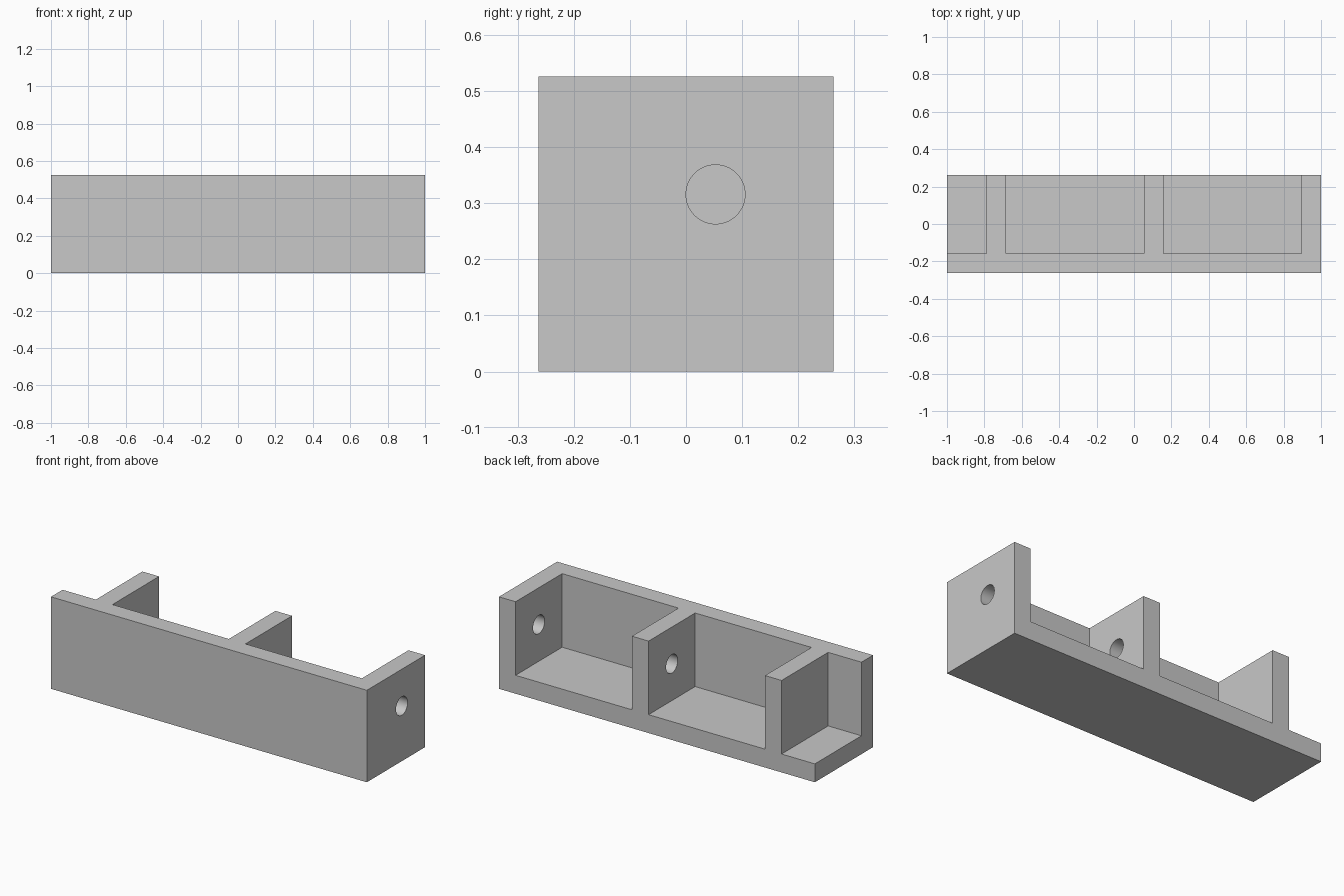
import bpy
import math

cube = bpy.data.objects.get("Cube")
if cube:
    bpy.data.objects.remove(cube, do_unlink=True)

U = 2 / 19            # wall thickness, the module of the whole part
DEPTH = HEIGHT = 5 * U

grey = bpy.data.materials.new("plain grey")
grey.use_nodes = True
grey.diffuse_color = (0.58, 0.58, 0.58, 1)
grey.node_tree.nodes["Principled BSDF"].inputs["Base Color"].default_value = grey.diffuse_color


def box(name, x, y, z):
    """Box from (min, max) pairs along each axis."""
    spans = (x, y, z)
    bpy.ops.mesh.primitive_cube_add(size=1, location=[(a + b) / 2 for a, b in spans])
    obj = bpy.context.object
    obj.name = name
    obj.scale = [b - a for a, b in spans]
    bpy.ops.object.transform_apply(location=True, rotation=False, scale=True)
    obj.data.materials.append(grey)
    return obj


def cut(target, cutter):
    """Subtract the cutter from the target and discard it."""
    cutter.hide_render = True
    mod = target.modifiers.new("cut", "BOOLEAN")
    mod.operation = "DIFFERENCE"
    mod.solver = "EXACT"
    mod.object = cutter
    bpy.context.view_layer.objects.active = target
    bpy.ops.object.modifier_apply(modifier=mod.name)
    bpy.data.objects.remove(cutter, do_unlink=True)


# Solid block
bracket = box("bracket_body", (-1, 1), (-DEPTH / 2, DEPTH / 2), (0, HEIGHT))

# Pockets open at the top and back: one open end bay and two full bays
for start, end in ((-1, 2), (3, 10), (11, 18)):
    cut(bracket, box("pocket_cutter", (-1 + start * U, -1 + end * U),
                     (-DEPTH / 2 + U, DEPTH), (U, HEIGHT + U)))

# Round hole through the end wall and the middle rib
bpy.ops.mesh.primitive_cylinder_add(vertices=64, radius=U / 2, depth=1.5,
                                    location=(0.45, U / 2, 3 * U),
                                    rotation=(0, math.pi / 2, 0))
hole = bpy.context.object
hole.name = "hole_cutter"
hole.data.materials.append(grey)
cut(bracket, hole)

# Smooth hole walls, sharp block edges
bpy.ops.object.select_all(action="DESELECT")
bracket.select_set(True)
bpy.context.view_layer.objects.active = bracket
bpy.ops.object.shade_smooth_by_angle(angle=math.radians(30))
